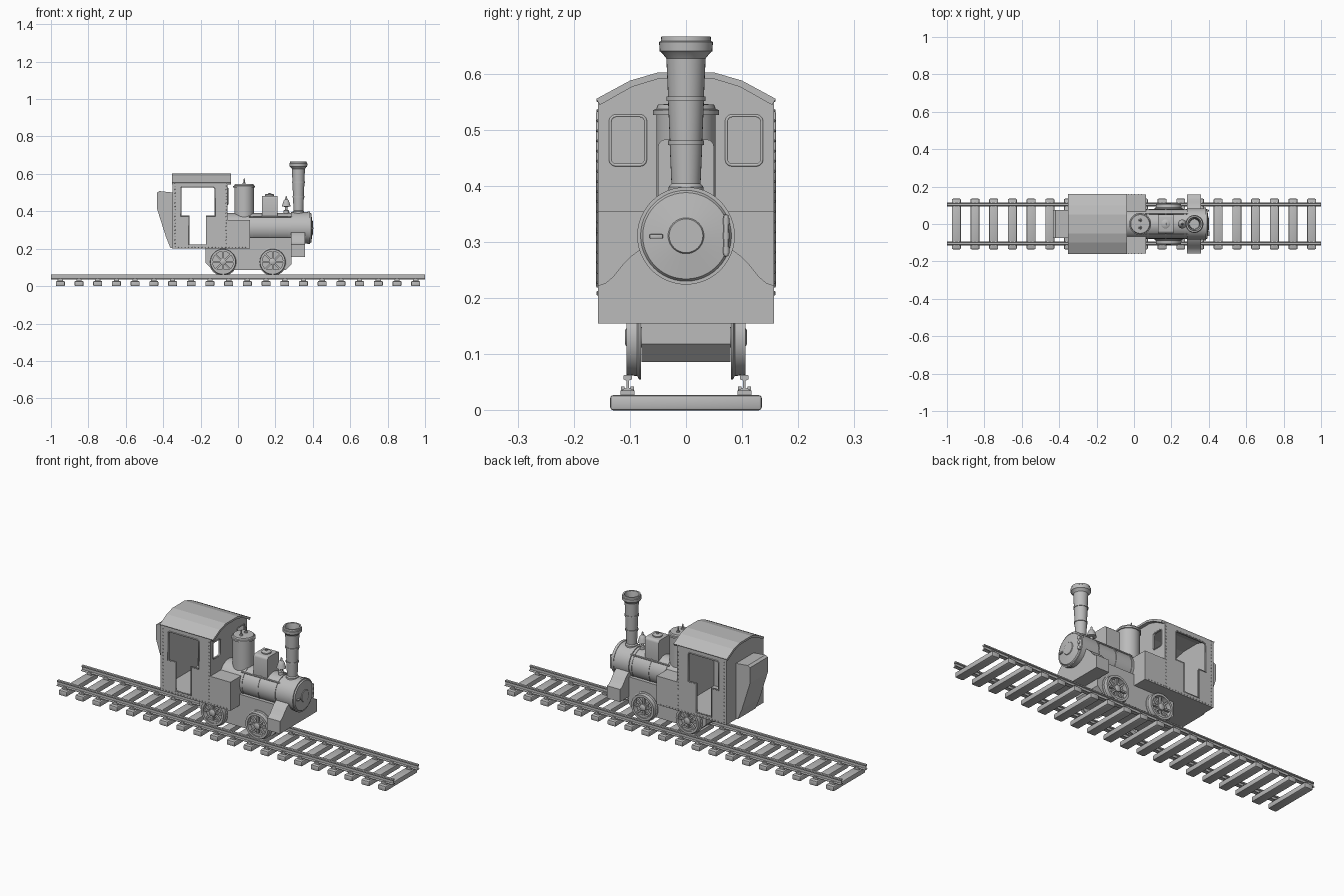
import bpy, bmesh, math
from mathutils import Matrix, Vector

if "Cube" in bpy.data.objects:
    bpy.data.objects.remove(bpy.data.objects["Cube"])

mat = bpy.data.materials.new("plain grey")
mat.diffuse_color = (0.5, 0.5, 0.5, 1)
mat.use_nodes = True
mat.node_tree.nodes["Principled BSDF"].inputs["Base Color"].default_value = mat.diffuse_color


def finish(name, bm, smooth=True):
    bmesh.ops.recalc_face_normals(bm, faces=bm.faces)
    me = bpy.data.meshes.new(name)
    bm.to_mesh(me)
    bm.free()
    me.materials.append(mat)
    if smooth:
        me.shade_smooth()
        me.set_sharp_from_angle(angle=math.radians(35))
    ob = bpy.data.objects.new(name, me)
    bpy.context.collection.objects.link(ob)
    return ob


def add_box(bm, x0, x1, y0, y1, z0, z1):
    m = Matrix.Translation(((x0 + x1) / 2, (y0 + y1) / 2, (z0 + z1) / 2)) @ Matrix.Diagonal((x1 - x0, y1 - y0, z1 - z0, 1))
    return bmesh.ops.create_cube(bm, size=1, matrix=m)["verts"]


def box(name, *d, bevel=0, seg=2):
    bm = bmesh.new()
    add_box(bm, *d)
    if bevel:
        bmesh.ops.bevel(bm, geom=bm.edges[:], offset=bevel, segments=seg, affect='EDGES', profile=0.5)
    return finish(name, bm)


def place(p, a, axis):
    return Vector((a, p[0], p[1])) if axis == 'X' else Vector((p[0], a, p[1]))


def prism(name, pts, a0, a1, axis, smooth=True):
    bm = bmesh.new()
    lo, hi = ([bm.verts.new(place(p, a, axis)) for p in pts] for a in (a0, a1))
    bm.faces.new(lo)
    bm.faces.new(hi)
    for i in range(len(pts)):
        j = (i + 1) % len(pts)
        bm.faces.new((lo[i], lo[j], hi[j], hi[i]))
    return finish(name, bm, smooth)


def add_lathe(bm, prof, origin, axis='Z', n=32, closed=False):
    # prof holds (distance along axis, radius)
    rings = []
    for a, r in prof:
        ring = []
        for k in range(n):
            c, s = r * math.cos(2 * math.pi * k / n), r * math.sin(2 * math.pi * k / n)
            v = {'X': (a, c, s), 'Y': (c, a, s), 'Z': (c, s, a)}[axis]
            ring.append(bm.verts.new(Vector(v) + Vector(origin)))
        rings.append(ring)
    pairs = list(zip(rings, rings[1:])) + ([(rings[-1], rings[0])] if closed else [])
    for p, q in pairs:
        for k in range(n):
            bm.faces.new((p[k], p[(k + 1) % n], q[(k + 1) % n], q[k]))
    if not closed:
        bm.faces.new(rings[0])
        bm.faces.new(rings[-1])


def lathe(name, prof, origin, axis='Z', n=32, closed=False):
    bm = bmesh.new()
    add_lathe(bm, prof, origin, axis, n, closed)
    return finish(name, bm)


def trim(name, pts, a, axis, r=0.003):
    cu = bpy.data.curves.new(name, 'CURVE')
    cu.dimensions = '3D'
    cu.bevel_depth, cu.bevel_resolution = r, 1
    sp = cu.splines.new('POLY')
    sp.points.add(len(pts) - 1)
    for q, p in zip(sp.points, pts):
        q.co = (*place(p, a, axis), 1)
    sp.use_cyclic_u = True
    cu.materials.append(mat)
    bpy.context.collection.objects.link(bpy.data.objects.new(name, cu))


def cut(ob, cutter):
    m = ob.modifiers.new("cut", 'BOOLEAN')
    m.operation, m.object, m.solver = 'DIFFERENCE', cutter, 'EXACT'
    bpy.context.view_layer.objects.active = ob
    bpy.ops.object.modifier_apply(modifier=m.name)
    bpy.data.objects.remove(cutter)


def rounded(u0, u1, v0, v1, r):
    pts = []
    for cx, cy, a in ((u1 - r, v1 - r, 0), (u0 + r, v1 - r, 90), (u0 + r, v0 + r, 180), (u1 - r, v0 + r, 270)):
        for k in range(4):
            t = math.radians(a + 30 * k)
            pts.append((cx + r * math.cos(t), cy + r * math.sin(t)))
    return pts


# Track: sleepers, chairs and rails
for i in range(20):
    x = -0.95 + 0.1 * i
    box("sleeper", x - 0.024, x + 0.024, -0.135, 0.135, 0, 0.027, bevel=0.005)
    for s in (-1, 1):
        y = 0.104 * s
        box("rail_chair", x - 0.014, x + 0.014, y - 0.0125, y + 0.0125, 0.026, 0.035)
        for t in (-1, 1):
            box("rail_clip", x - 0.008, x + 0.008, y + t * 0.0085 - 0.003, y + t * 0.0085 + 0.003, 0.034, 0.042)
half = [(0.010, 0.034), (0.010, 0.037), (0.002, 0.040), (0.002, 0.053), (0.0075, 0.055), (0.0075, 0.061), (0.006, 0.0625)]
rail = half + [(-u, v) for u, v in reversed(half)]
for s in (-1, 1):
    prism("rail", [(u + 0.104 * s, v) for u, v in rail], -1, 1, 'X', False)

# Chassis frame with chamfered lower ends
prism("chassis", [(-0.175, 0.21), (-0.175, 0.125), (-0.135, 0.086), (0.255, 0.086), (0.287, 0.118), (0.287, 0.26)][:5]
      + [(0.287, 0.26), (0.0, 0.26), (0.0, 0.21)], -0.079, 0.079, 'Y', False)

# Wheels: flanged tyre, spokes, hub and counterweight
for x in (-0.08, 0.185):
    for s in (-1, 1):
        bm = bmesh.new()
        c = (x, 0, 0.13)
        add_lathe(bm, [(s * 0.08, 0.055), (s * 0.08, 0.075), (s * 0.084, 0.075), (s * 0.087, 0.069),
                       (s * 0.106, 0.067), (s * 0.106, 0.055)], c, 'Y', 36, True)
        add_lathe(bm, [(s * 0.079, 0.018), (s * 0.105, 0.018), (s * 0.109, 0.012)], c, 'Y', 20)
        for k in range(8):
            vs = add_box(bm, 0.012, 0.057, s * 0.093 - 0.006, s * 0.093 + 0.006, -0.0045, 0.0045)
            bmesh.ops.transform(bm, verts=vs, matrix=Matrix.Translation(c) @ Matrix.Rotation(k * math.pi / 4, 4, 'Y'))
        finish("wheel", bm)
        arc = [(x + 0.057 * math.cos(math.radians(d)), 0.13 + 0.057 * math.sin(math.radians(d))) for d in range(225, 316, 15)]
        prism("counterweight", arc, s * 0.087, s * 0.101, 'Y')
    lathe("axle", [(-0.08, 0.01), (0.08, 0.01)], (x, 0, 0.13), 'Y', 12)

# Cab shell, hollow, with doorways and front windows cut out
arch = [(0.16, 0.555), (0.10, 0.5875), (0.05, 0.602), (-0.05, 0.602), (-0.10, 0.5875), (-0.16, 0.555)]


def section(w, base, drop):
    return [(w, base)] + [(max(-w, min(w, y)), z - drop) for y, z in arch] + [(-w, base)]


cab = prism("cab", section(0.157, 0.20, 0.004), -0.35, -0.055, 'X', False)
cut(cab, prism("cab_hollow", section(0.147, 0.22, 0.014), -0.34, -0.065, 'X', False))
door = [(-0.298, 0.53), (-0.305, 0.523), (-0.305, 0.375), (-0.262, 0.375), (-0.262, 0.221),
        (-0.17, 0.221), (-0.17, 0.375), (-0.123, 0.375), (-0.123, 0.523), (-0.13, 0.53)]
cut(cab, prism("door_cutter", door, -0.2, 0.2, 'Y', False))
for s in (-1, 1):
    w = rounded(min(s * 0.072, s * 0.135), max(s * 0.072, s * 0.135), 0.437, 0.525, 0.01)
    cut(cab, prism("window_cutter", w, -0.08, -0.03, 'X', False))
    trim("window_frame", w, -0.055, 'X')
    trim("door_frame", door, s * 0.157, 'Y', 0.0035)
prism("roof", arch + [(y * 0.96, z - 0.011) for y, z in reversed(arch)], -0.354, -0.037, 'X', False)

# Rear coal bunker and full-width water tank
prism("bunker", [(-0.345, 0.50), (-0.42, 0.508), (-0.434, 0.50), (-0.434, 0.417), (-0.385, 0.262),
                 (-0.362, 0.205), (-0.345, 0.20)], -0.075, 0.075, 'Y', False)
box("water_tank", -0.056, 0.065, -0.157, 0.157, 0.20, 0.354)

# Rivet rows on the cab and tank sides
bm = bmesh.new()
spots = [(x, 0.21 + 0.018 * k) for x in (-0.337, -0.063) for k in range(20)]
spots += [(-0.337 + 0.018 * k, 0.207) for k in range(1, 22)]
for x, z in spots:
    for s in (-1, 1):
        bmesh.ops.create_icosphere(bm, subdivisions=1, radius=0.003, matrix=Matrix.Translation((x, s * 0.157, z)))
finish("rivets", bm)

# Boiler, smokebox and door
lathe("boiler", [(-0.06, 0.079), (0.283, 0.079), (0.283, 0.084), (0.372, 0.084), (0.372, 0.087), (0.386, 0.087),
                 (0.386, 0.081), (0.392, 0.077), (0.398, 0.032), (0.401, 0.030), (0.401, 0.001)], (0, 0, 0.311), 'X', 48)
for x in (0.075, 0.17, 0.272):
    lathe("boiler_band", [(x - 0.005, 0.0815), (x + 0.005, 0.0815)], (0, 0, 0.311), 'X', 48)
box("door_hinge", 0.384, 0.400, 0.067, 0.076, 0.274, 0.349, bevel=0.003)
for z in (0.285, 0.311, 0.337):
    lathe("hinge_knuckle", [(z - 0.006, 0.006), (z + 0.006, 0.006)], (0.396, 0.0715, 0), 'Z', 12)
box("door_handle", 0.39, 0.404, -0.065, -0.041, 0.306, 0.314, bevel=0.002)
for s in (-1, 1):
    lathe("boiler_pipe", [(0.06, 0.004), (0.29, 0.004)], (0, s * 0.056, 0.371), 'X', 10)

# Cylinder block that sweeps up to the smokebox
side = [(0.157, 0.155), (0.157, 0.222), (0.143, 0.227), (0.13, 0.238), (0.115, 0.257), (0.10, 0.273), (0.08, 0.288), (0.05, 0.30)]
prism("cylinder_block", side + [(-y, z) for y, z in reversed(side)], 0.283, 0.359, 'X')

# Chimney with rings and hollow flared cap
lathe("chimney", [(0.37, 0.032), (0.398, 0.031), (0.404, 0.026), (0.473, 0.029), (0.473, 0.032), (0.481, 0.032),
                  (0.481, 0.029), (0.551, 0.032), (0.551, 0.035), (0.559, 0.035), (0.559, 0.032), (0.627, 0.035),
                  (0.636, 0.042), (0.640, 0.047), (0.656, 0.048), (0.658, 0.045), (0.666, 0.044), (0.666, 0.036),
                  (0.62, 0.028), (0.56, 0.026)], (0.323, 0, 0))

# Steam dome with lid and two safety valves
lathe("steam_dome", [(0.33, 0.053), (0.526, 0.053), (0.526, 0.059), (0.535, 0.059), (0.537, 0.053), (0.545, 0.050),
                     (0.547, 0.001)], (0.033, 0, 0), n=40)
for s in (-1, 1):
    lathe("safety_valve", [(0.54, 0.009), (0.552, 0.008), (0.553, 0.004), (0.568, 0.004), (0.577, 0.001)], (0.033, s * 0.02, 0), n=12)

# Sand box with filler lid
prism("sand_box", rounded(-0.05, 0.05, 0.33, 0.483, 0.014), 0.128, 0.21, 'X')
lathe("sand_lid", [(0.48, 0.024), (0.489, 0.024), (0.493, 0.018), (0.494, 0.006), (0.499, 0.005)], (0.169, 0, 0), n=24)

# Bell on its stand
lathe("bell", [(0.38, 0.014), (0.405, 0.014), (0.408, 0.007), (0.424, 0.007), (0.425, 0.024), (0.432, 0.022), (0.445, 0.018),
               (0.458, 0.013), (0.464, 0.006), (0.478, 0.004), (0.481, 0.001)], (0.258, 0, 0), n=24)
